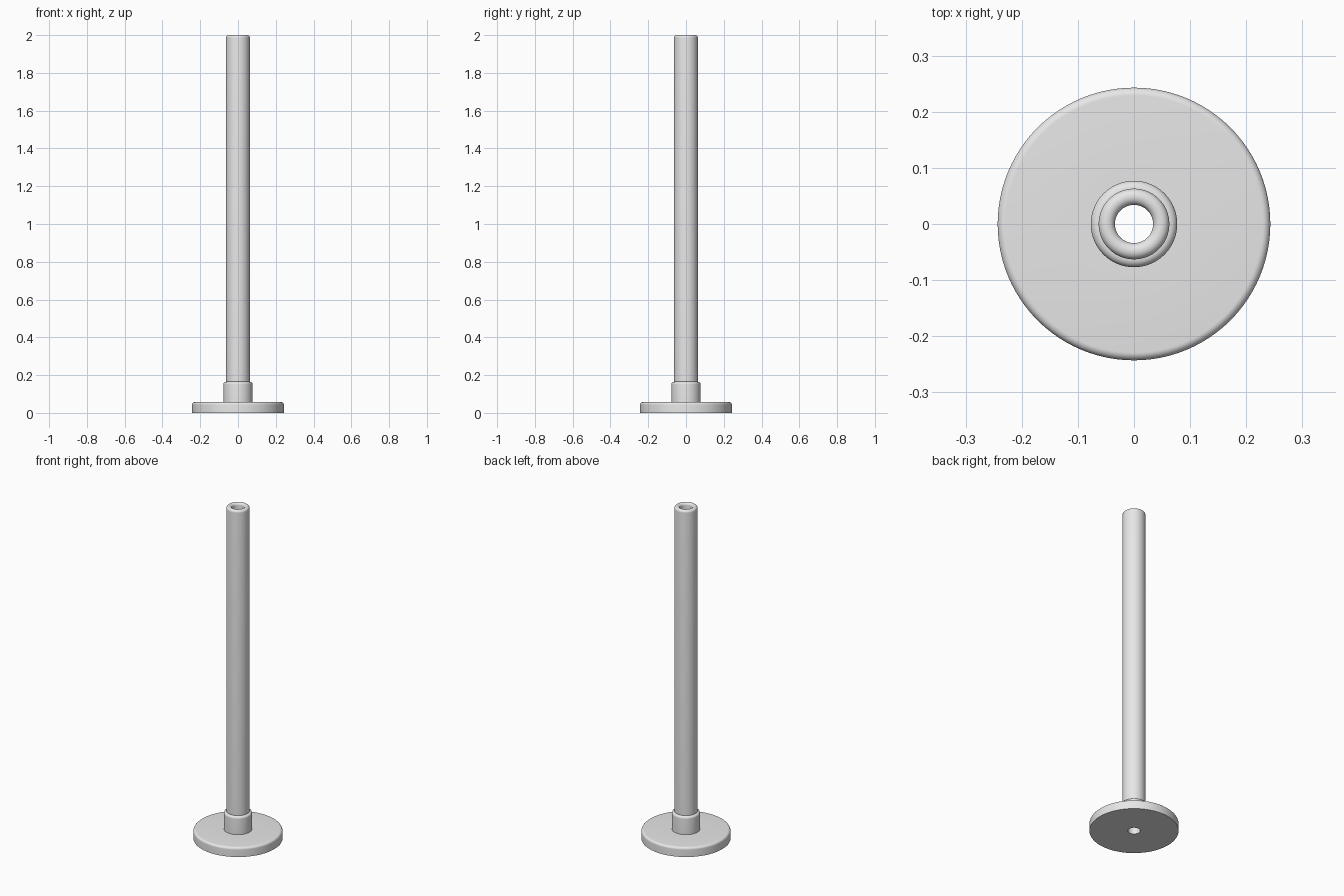
import bpy, bmesh, math

cube = bpy.data.objects.get("Cube")
if cube:
    bpy.data.objects.remove(cube)

SEGMENTS = 96
BORE, POLE_R, COLLAR_R, BASE_R = 0.034, 0.063, 0.077, 0.243
BASE_TOP, COLLAR_TOP, POLE_TOP = 0.057, 0.165, 2.0
ROUND = 0.014

grey = bpy.data.materials.new("light grey")
grey.use_nodes = True
grey.diffuse_color = (0.8, 0.8, 0.8, 1)
grey.node_tree.nodes["Principled BSDF"].inputs["Base Color"].default_value = grey.diffuse_color


def fillet(r, z, radius, start, steps=8):
    """Quarter arc in the profile plane, counterclockwise from start degrees."""
    angles = [math.radians(start + 90 * i / steps) for i in range(steps + 1)]
    return [(r + radius * math.cos(a), z + radius * math.sin(a)) for a in angles]


def lathe(name, profile):
    """Turn an (r, z) profile around the z axis."""
    bm = bmesh.new()
    rings = []
    for r, z in profile:
        turns = [2 * math.pi * i / SEGMENTS for i in range(SEGMENTS)]
        rings.append([bm.verts.new((r * math.cos(a), r * math.sin(a), z)) for a in turns])
    for low, high in zip(rings, rings[1:]):
        for i in range(SEGMENTS):
            j = (i + 1) % SEGMENTS
            bm.faces.new((low[i], low[j], high[j], high[i]))
    mesh = bpy.data.meshes.new(name)
    bm.to_mesh(mesh)
    bm.free()
    mesh.materials.append(grey)
    obj = bpy.data.objects.new(name, mesh)
    bpy.context.collection.objects.link(obj)
    bpy.ops.object.select_all(action="DESELECT")
    obj.select_set(True)
    bpy.context.view_layer.objects.active = obj
    bpy.ops.object.shade_smooth_by_angle(angle=math.radians(35))


# Round base plate with a softened upper rim
lathe("base_plate", [(BORE, 0), (BASE_R, 0)]
      + fillet(BASE_R - ROUND, BASE_TOP - ROUND, ROUND, 0)
      + [(COLLAR_R, BASE_TOP)])

# Collar that holds the pole
lathe("collar", [(COLLAR_R, BASE_TOP)]
      + fillet(POLE_R, COLLAR_TOP - ROUND, ROUND, 0))

# Hollow pole with a rounded lip, its bore running down through the base
lathe("pole", [(POLE_R, COLLAR_TOP)]
      + fillet(POLE_R - ROUND, POLE_TOP - ROUND, ROUND, 0)
      + fillet(BORE + ROUND, POLE_TOP - ROUND, ROUND, 90)
      + [(BORE, 0)])
